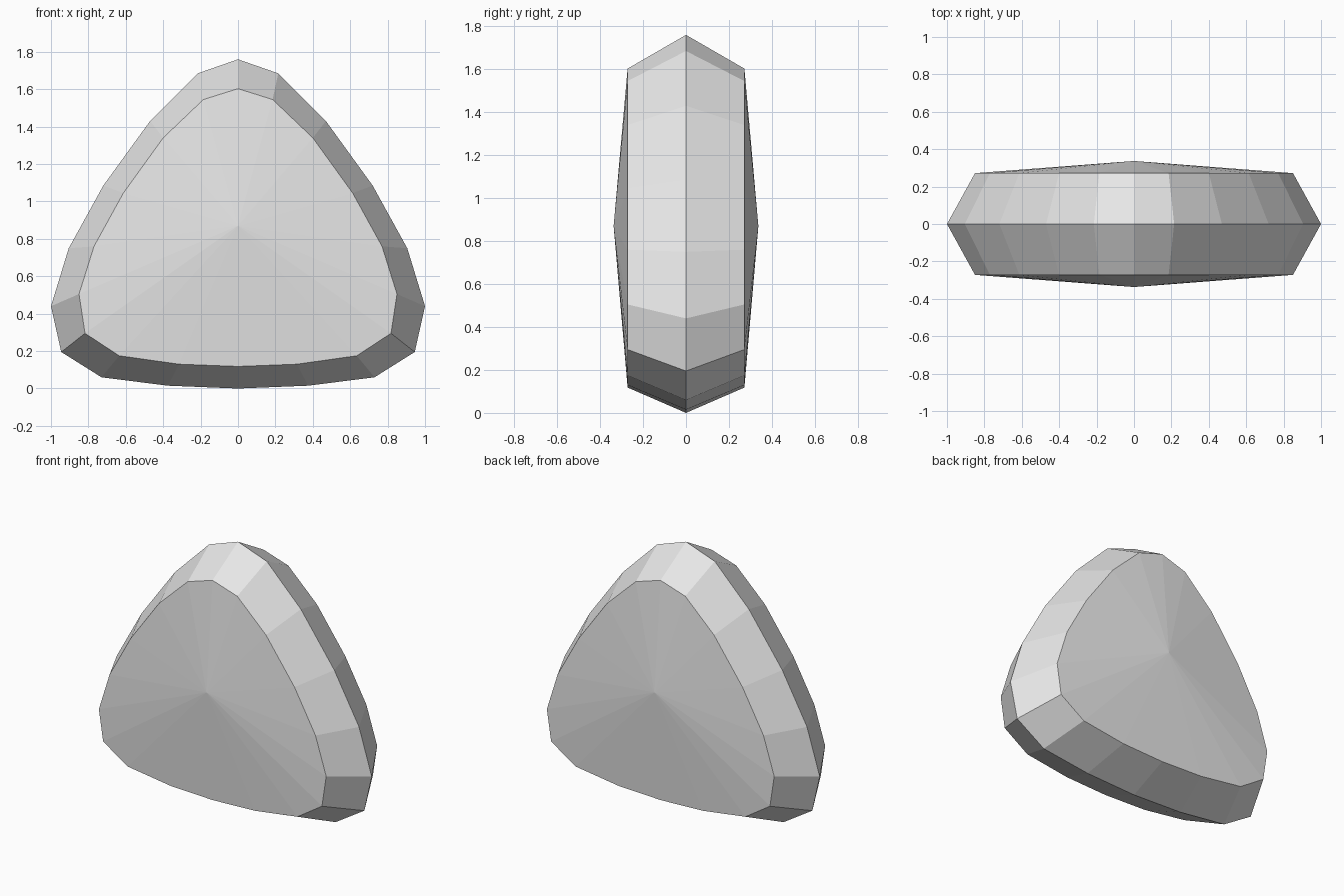
import bpy
import bmesh

cube = bpy.data.objects.get("Cube")
if cube:
    bpy.data.objects.remove(cube, do_unlink=True)

# Right half of each outline (x, z), from top centre to bottom centre
GIRDLE = [(0, 1.76), (0.215, 1.685), (0.47, 1.43), (0.72, 1.085), (0.905, 0.75),
          (1.0, 0.44), (0.945, 0.195), (0.73, 0.06), (0.375, 0.015), (0, 0)]
RIM = [(0, 1.603), (0.185, 1.545), (0.4, 1.34), (0.613, 1.045), (0.77, 0.76),
       (0.85, 0.505), (0.818, 0.295), (0.635, 0.175), (0.315, 0.13), (0, 0.118)]
RIM_Y, APEX_Y, APEX_Z = 0.272, 0.337, 0.87


def ring(bm, half, y):
    """Closed loop of vertices mirrored across x."""
    loop = half + [(-x, z) for x, z in half[-2:0:-1]]
    return [bm.verts.new((x, y, z)) for x, z in loop]


bm = bmesh.new()
girdle = ring(bm, GIRDLE, 0)
n = len(girdle)
for side in (-1, 1):
    rim = ring(bm, RIM, side * RIM_Y)
    apex = bm.verts.new((0, side * APEX_Y, APEX_Z))
    for i in range(n):
        j = (i + 1) % n
        bm.faces.new((girdle[i], girdle[j], rim[j], rim[i]))  # bevelled edge
        bm.faces.new((rim[i], rim[j], apex))                  # shallow domed face
bmesh.ops.recalc_face_normals(bm, faces=bm.faces)

mesh = bpy.data.meshes.new("rounded_triangle_stone")
bm.to_mesh(mesh)
bm.free()
stone = bpy.data.objects.new("rounded_triangle_stone", mesh)
bpy.context.collection.objects.link(stone)

# Plain grey material
grey = bpy.data.materials.new("light_grey")
grey.use_nodes = True
colour = (0.8, 0.8, 0.8, 1)
grey.diffuse_color = colour
bsdf = next(nd for nd in grey.node_tree.nodes if nd.type == "BSDF_PRINCIPLED")
bsdf.inputs["Base Color"].default_value = colour
mesh.materials.append(grey)
